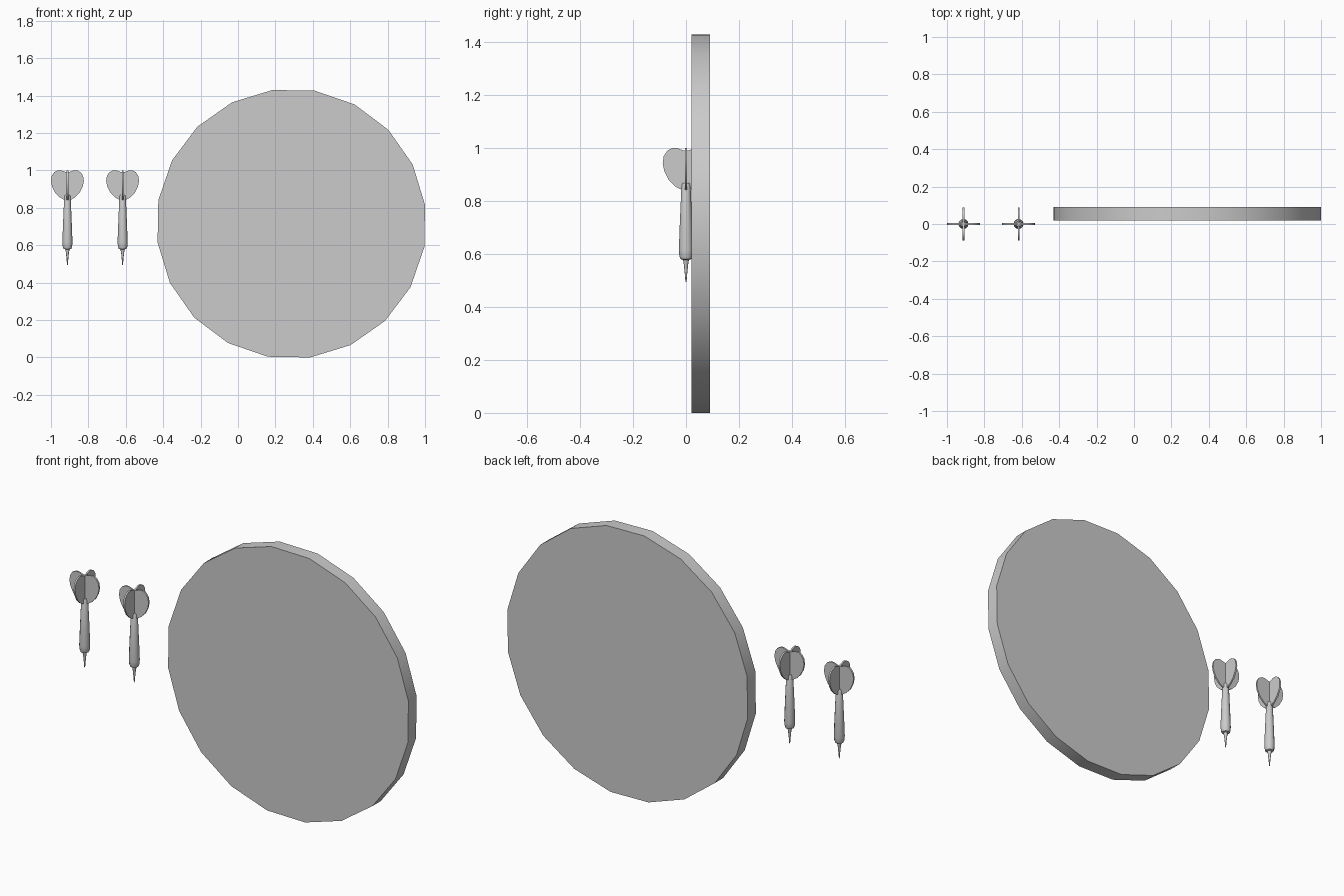
import bpy, bmesh
from math import radians, cos, sin, tau

if "Cube" in bpy.data.objects:
    bpy.data.objects.remove(bpy.data.objects["Cube"])


def finish(name, bm):
    bmesh.ops.recalc_face_normals(bm, faces=bm.faces[:])
    me = bpy.data.meshes.new(name)
    bm.to_mesh(me)
    bm.free()
    ob = bpy.data.objects.new(name, me)
    bpy.context.collection.objects.link(ob)
    bpy.ops.object.select_all(action='DESELECT')
    ob.select_set(True)
    bpy.context.view_layer.objects.active = ob
    bpy.ops.object.shade_smooth_by_angle(angle=radians(30))
    return ob


def extrude_profile(bm, points, place, thickness):
    """Prism from a flat outline; place maps (u, v, depth) to a position."""
    front, back = ([bm.verts.new(place(u, v, d)) for u, v in points]
                   for d in (-thickness / 2, thickness / 2))
    bm.faces.new(front)
    bm.faces.new(back[::-1])
    n = len(points)
    for i in range(n):
        j = (i + 1) % n
        bm.faces.new((front[i], back[i], back[j], front[j]))


def lathe(name, profile, x, sides=12):
    """Closed turned solid about a vertical axis at x."""
    bm = bmesh.new()
    rings = [[bm.verts.new((x + r * cos(tau * i / sides), r * sin(tau * i / sides), z))
              for i in range(sides)] for r, z in profile]
    for a, b in zip(rings, rings[1:]):
        for i in range(sides):
            j = (i + 1) % sides
            bm.faces.new((a[i], a[j], b[j], b[i]))
    bm.faces.new(rings[0][::-1])
    bm.faces.new(rings[-1])
    return finish(name, bm)


# Round board: 20-sided disc facing the front
R, CX, CZ = 0.722, 0.285, 0.715
outline = [(CX + R * cos(radians(8 + 18 * k)), CZ + R * sin(radians(8 + 18 * k)))
           for k in range(20)]
bm = bmesh.new()
extrude_profile(bm, outline, lambda u, v, d: (u, 0.055 + d, v), 0.07)
finish("board", bm)

# Dart profiles: (radius, z) for turned parts, (offset, z) for half a flight
BARREL = [(0.012, 0.578), (0.021, 0.581), (0.025, 0.592), (0.027, 0.615),
          (0.024, 0.70), (0.017, 0.862), (0.014, 0.869)]
POINT = [(0.002, 0.494), (0.005, 0.53), (0.008, 0.56), (0.012, 0.582)]
LOBE = [(0.018, 0.843), (0.04, 0.855), (0.065, 0.88), (0.082, 0.913), (0.088, 0.943),
        (0.084, 0.97), (0.071, 0.99), (0.052, 1.0), (0.033, 1.0), (0.015, 0.993)]
FLIGHT = [(0, 0.838)] + LOBE + [(0, 0.99)] + [(-u, v) for u, v in LOBE[::-1]]

for side, x in (("left", -0.912), ("right", -0.617)):
    lathe(f"{side}_dart_barrel", BARREL, x)
    lathe(f"{side}_dart_point", POINT, x)
    # Two crossed heart-shaped flights
    bm = bmesh.new()
    extrude_profile(bm, FLIGHT, lambda u, v, d: (x + u, d, v), 0.009)
    extrude_profile(bm, FLIGHT, lambda u, v, d: (x + d, u, v), 0.009)
    finish(f"{side}_dart_flights", bm)
